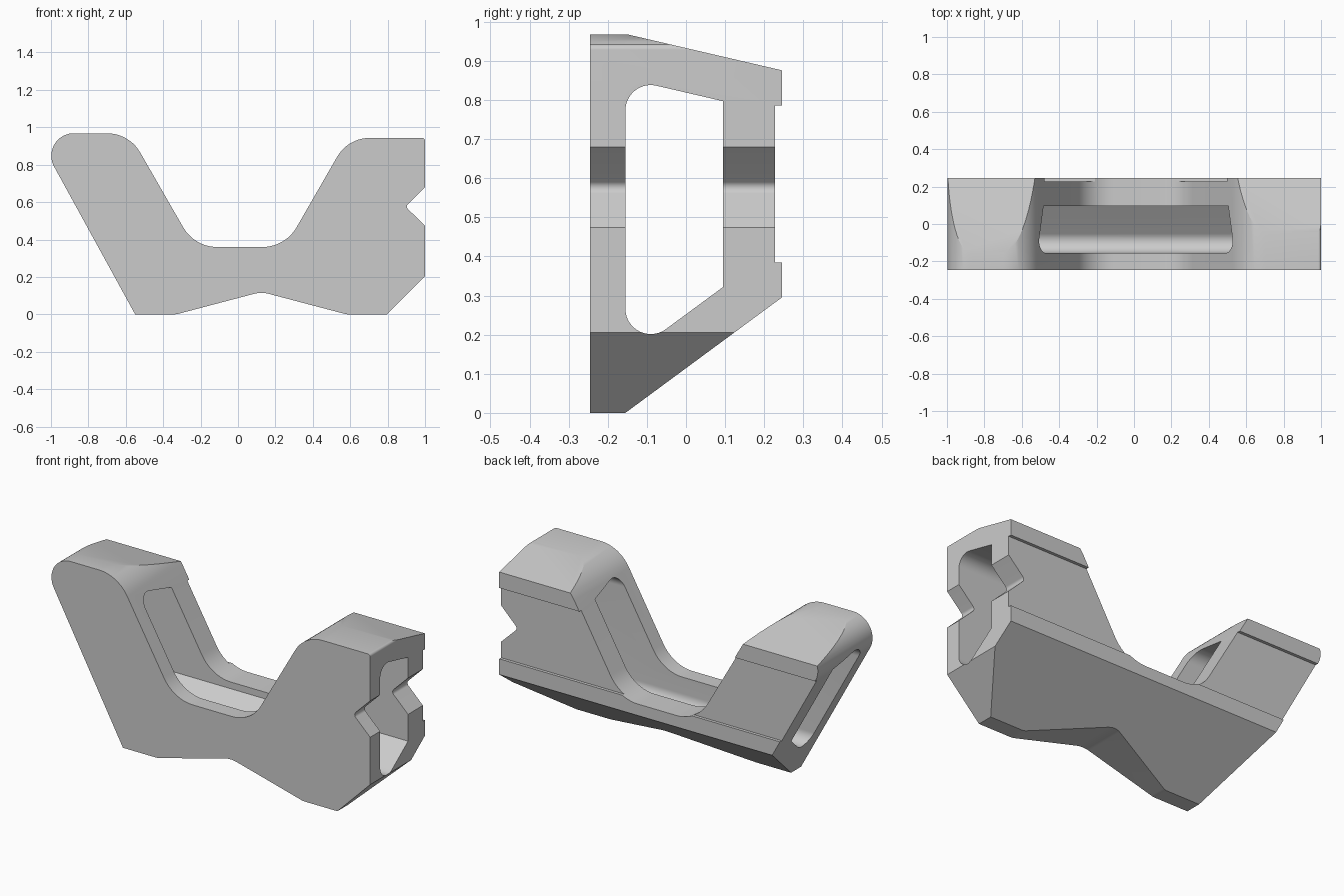
import bpy, bmesh, math
from mathutils import Vector

cube = bpy.data.objects.get("Cube")
if cube:
    bpy.data.objects.remove(cube, do_unlink=True)

grey = bpy.data.materials.new("plain_grey")
grey.use_nodes = True
COLOUR = (0.6, 0.6, 0.6, 1)
grey.diffuse_color = COLOUR
grey.node_tree.nodes["Principled BSDF"].inputs["Base Color"].default_value = COLOUR


def rounded(corners):
    """Outline from (u, v, radius) corners, with an arc at each radius."""
    out = []
    for i, (u, v, r) in enumerate(corners):
        p = Vector((u, v))
        if not r:
            out.append(p)
            continue
        a = (Vector(corners[i - 1][:2]) - p).normalized()
        b = (Vector(corners[(i + 1) % len(corners)][:2]) - p).normalized()
        half = a.angle(b) / 2
        centre = p + (a + b).normalized() * r / math.sin(half)
        start = p + a * r / math.tan(half) - centre
        end = p + b * r / math.tan(half) - centre
        sweep = start.angle(end)
        n = max(4, round(sweep / math.radians(6)))
        for k in range(n + 1):
            t = sweep * k / n
            out.append(centre + (start * math.sin(sweep - t) + end * math.sin(t)) / math.sin(sweep))
    return out


def prism(name, corners, to_3d, lo, hi):
    """Extrude an outline between two depths."""
    bm = bmesh.new()
    outline = rounded(corners)
    face = bm.faces.new([bm.verts.new(to_3d(p, lo)) for p in outline])
    top = bmesh.ops.extrude_face_region(bm, geom=[face])["geom"]
    shift = Vector(to_3d(Vector((0, 0)), hi - lo))
    bmesh.ops.translate(bm, vec=shift, verts=[g for g in top if isinstance(g, bmesh.types.BMVert)])
    bmesh.ops.recalc_face_normals(bm, faces=bm.faces)
    mesh = bpy.data.meshes.new(name)
    bm.to_mesh(mesh)
    bm.free()
    mesh.materials.append(grey)
    obj = bpy.data.objects.new(name, mesh)
    bpy.context.collection.objects.link(obj)
    return obj


def along_y(p, d):
    return (p.x, d, p.y)


def along_x(p, d):
    return (d, p.x, p.y)


# Front outline (x, z, radius): two arms, a cradle, a notched end
body = prism("saddle_bracket", [
    (-0.55, 0, 0), (-1.081, 0.968, 0.12), (-0.582, 0.968, 0.204),
    (-0.2325, 0.36, 0.21), (0.2525, 0.36, 0.21), (0.588, 0.943, 0.2),
    (1, 0.943, 0.015), (1, 0.68, 0), (0.895, 0.576, 0.02), (1, 0.474, 0),
    (1, 0.205, 0), (0.795, 0, 0), (0.58, 0, 0.1), (0.125, 0.12, 0.15),
    (-0.33, 0, 0.1)], along_y, -0.245, 0.3)

# Side outline (y, z, radius): sloped top and bottom, shallow back recess
side = prism("side_profile_cutter", [
    (-0.3, -0.1, 0), (-0.2906, -0.1, 0), (-0.155, 0, 0), (0.245, 0.295, 0),
    (0.245, 0.384, 0), (0.228, 0.384, 0), (0.228, 0.786, 0), (0.245, 0.786, 0),
    (0.245, 0.876, 0), (-0.155, 0.969, 0), (-0.3, 1.003, 0)], along_x, -1.2, 1.2)

# Lengthwise slot through both arms
slot = prism("slot_cutter", [
    (-0.155, 0.855, 0.065), (0.095, 0.797, 0), (0.095, 0.322, 0),
    (-0.155, 0.138, 0.065)], along_x, -1.3, 1.3)

for cutter, mode in ((side, "INTERSECT"), (slot, "DIFFERENCE")):
    mod = body.modifiers.new(cutter.name, "BOOLEAN")
    mod.operation = mode
    mod.solver = "EXACT"
    mod.object = cutter
    bpy.ops.object.select_all(action="DESELECT")
    body.select_set(True)
    bpy.context.view_layer.objects.active = body
    bpy.ops.object.modifier_apply(modifier=mod.name)
    bpy.data.objects.remove(cutter, do_unlink=True)

# Smooth fillets, sharp edges elsewhere
bpy.ops.object.shade_smooth_by_angle(angle=math.radians(20))
